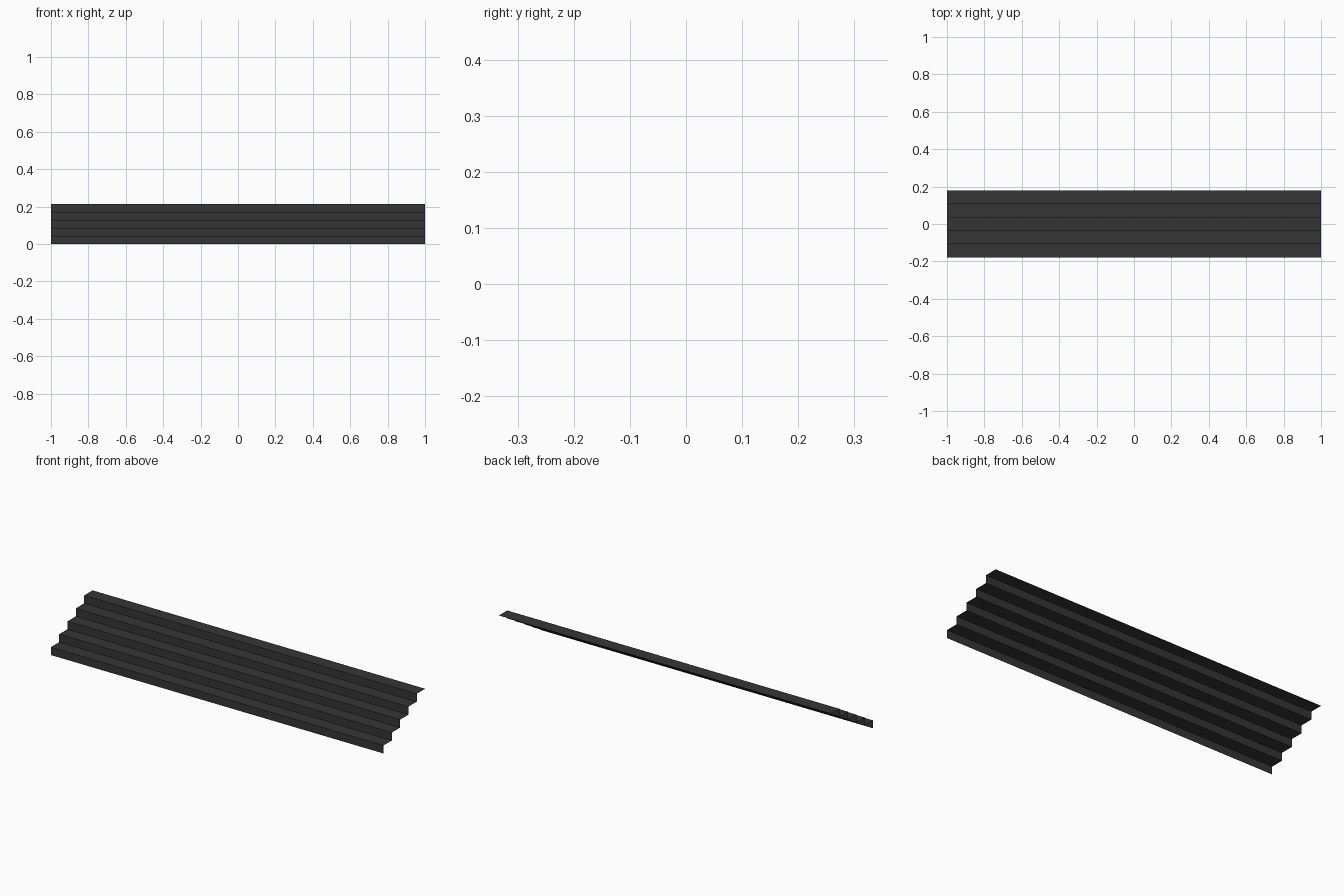
import bpy, bmesh

if "Cube" in bpy.data.objects:
    bpy.data.objects.remove(bpy.data.objects["Cube"])

STEPS, WIDTH, DEPTH, HEIGHT = 5, 2.0, 0.358, 0.215
run, rise = DEPTH / STEPS, HEIGHT / STEPS

# Single dark colour
dark = bpy.data.materials.new("dark grey")
dark.diffuse_color = (0.036, 0.036, 0.036, 1)
dark.use_nodes = True
dark.node_tree.nodes["Principled BSDF"].inputs["Base Color"].default_value = dark.diffuse_color

# Zigzag side profile: riser, then tread, for each step
profile = [(-DEPTH / 2, 0.0)]
for i in range(STEPS):
    y = -DEPTH / 2 + i * run
    profile += [(y, (i + 1) * rise), (y + run, (i + 1) * rise)]

# Open sheet of stairs spanning the full width
bm = bmesh.new()
left = [bm.verts.new((-WIDTH / 2, y, z)) for y, z in profile]
right = [bm.verts.new((WIDTH / 2, y, z)) for y, z in profile]
for i in range(len(profile) - 1):
    bm.faces.new((left[i], right[i], right[i + 1], left[i + 1]))
mesh = bpy.data.meshes.new("stair_steps")
bm.to_mesh(mesh)
bm.free()
mesh.materials.append(dark)
stairs = bpy.data.objects.new("stair_steps", mesh)
bpy.context.collection.objects.link(stairs)
